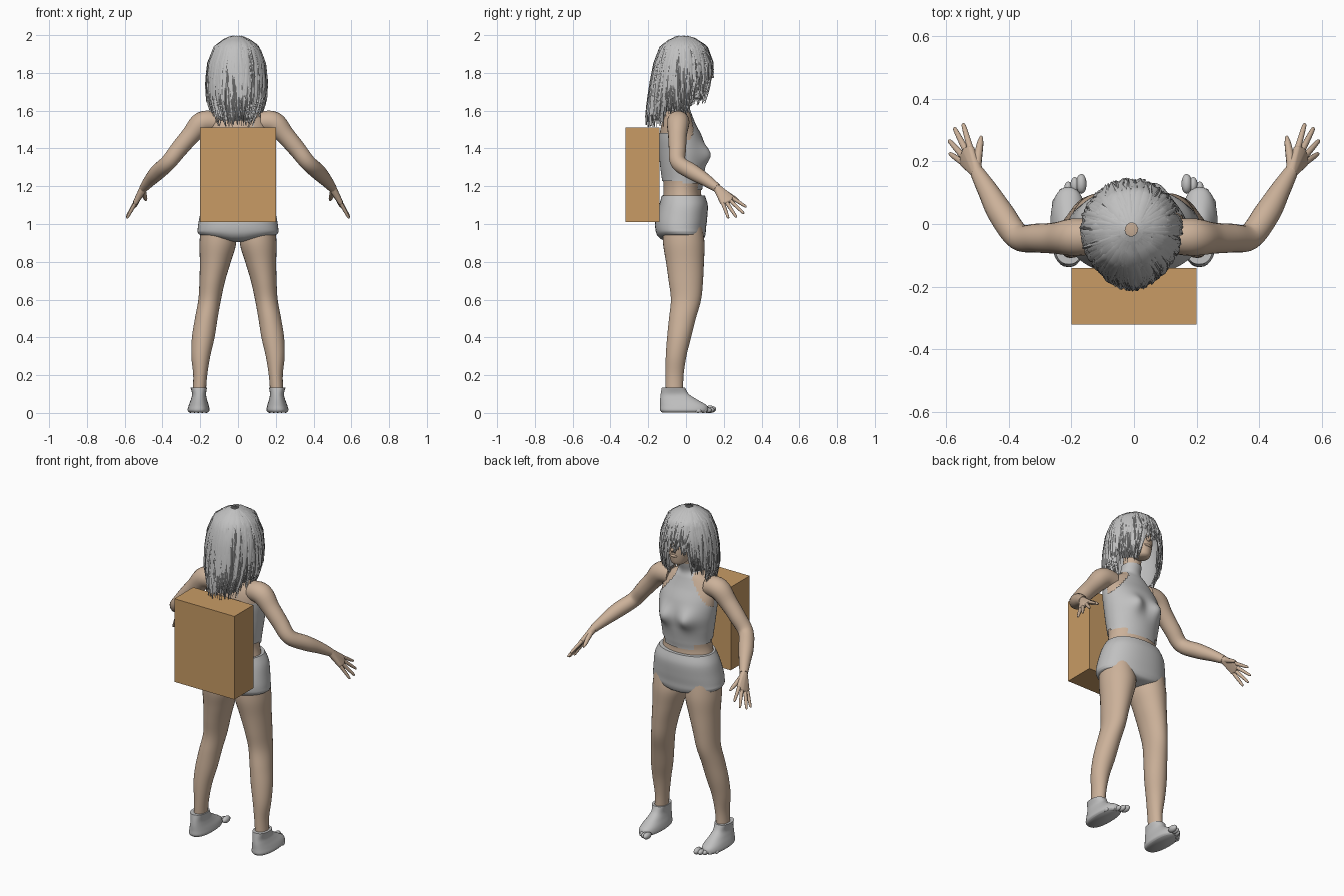
import bpy, bmesh, random
from math import sin, cos, pi, exp, copysign, degrees
from mathutils import Vector

random.seed(4)
cube = bpy.data.objects.get("Cube")
if cube:
    bpy.data.objects.remove(cube)


def material(name, rgb):
    m = bpy.data.materials.new(name)
    m.use_nodes = True
    m.diffuse_color = (*rgb, 1)
    m.node_tree.nodes["Principled BSDF"].inputs["Base Color"].default_value = (*rgb, 1)
    return m


SKIN = material("skin", (0.60, 0.44, 0.32))
GRAY = material("light_gray", (0.53, 0.53, 0.53))
TAN = material("cardboard_tan", (0.58, 0.33, 0.13))


def finish(name, bm, mat, smooth=True):
    bmesh.ops.recalc_face_normals(bm, faces=bm.faces)
    me = bpy.data.meshes.new(name)
    bm.to_mesh(me)
    bm.free()
    me.materials.append(mat)
    ob = bpy.data.objects.new(name, me)
    bpy.context.collection.objects.link(ob)
    if smooth:
        bpy.ops.object.select_all(action="DESELECT")
        ob.select_set(True)
        bpy.context.view_layer.objects.active = ob
        bpy.ops.object.shade_smooth_by_angle(angle=pi / 3)
    return ob


def spline(rows, steps):
    """Catmull-Rom interpolation through rows of numbers."""
    rows = [Vector(r) for r in rows]
    out = []
    for i in range(len(rows) - 1):
        a, b, c, d = (rows[min(max(i + k, 0), len(rows) - 1)] for k in (-1, 0, 1, 2))
        for s in range(steps):
            t = s / steps
            out.append(0.5 * (2 * b + (c - a) * t + (2 * a - 5 * b + 4 * c - d) * t * t
                              + (3 * b - a - 3 * c + d) * t ** 3))
    return out + [rows[-1]]


def skin_rings(bm, rings, caps=True):
    """Join rings of points with quads."""
    vs = [[bm.verts.new(p) for p in r] for r in rings]
    n = len(vs[0])
    for a, b in zip(vs, vs[1:]):
        for i in range(n):
            bm.faces.new((a[i], a[(i + 1) % n], b[(i + 1) % n], b[i]))
    if caps:
        bm.faces.new(vs[0])
        bm.faces.new(vs[-1])


def loft(name, rows, mat, side=1, n=32, steps=5, power=1.0, grow=0.0, shape=None, keep=None):
    """Horizontal sections: z, centre x, half width, back y, front y."""
    rings = []
    for z, cx, rx, yb, yf in spline(rows, steps):
        ring = []
        for i in range(n):
            c, s = cos(2 * pi * i / n), sin(2 * pi * i / n)
            c, s = copysign(abs(c) ** power, c), copysign(abs(s) ** power, s)
            p = Vector((side * (cx + (rx + grow) * c), (yb + yf) / 2 + ((yf - yb) / 2 + grow) * s, z))
            ring.append(shape(p) if shape else p)
        rings.append(ring)
    bm = bmesh.new()
    skin_rings(bm, rings, caps=keep is None)
    if keep:
        gone = [f for f in bm.faces if not keep(f.calc_center_median())]
        bmesh.ops.delete(bm, geom=gone, context="FACES")
    return finish(name, bm, mat)


def tube(name, rows, mat, side=1, n=14, steps=5):
    """Round tube through points: x, y, z, radius."""
    pts = spline(rows, steps)
    rings = []
    for i, p in enumerate(pts):
        t = (pts[min(i + 1, len(pts) - 1)] - pts[max(i - 1, 0)]).to_3d().normalized()
        u = t.cross(Vector((0.3, -0.6, 0.74))).normalized()
        v = t.cross(u)
        rings.append([(side * q.x, q.y, q.z) for q in
                      (p.to_3d() + p[3] * (u * cos(2 * pi * k / n) + v * sin(2 * pi * k / n)) for k in range(n))])
    bm = bmesh.new()
    skin_rings(bm, rings)
    return finish(name, bm, mat)


def ball(bm, centre, scale, n=12):
    new = bmesh.ops.create_uvsphere(bm, u_segments=n, v_segments=n // 2 + 2, radius=1)["verts"]
    for v in new:
        v.co = Vector(centre) + Vector([a * b for a, b in zip(v.co, scale)])


# Torso and neck
torso = [(1.06, 0, .18, -.13, .10), (1.16, 0, .15, -.12, .08), (1.22, 0, .145, -.12, .085),
         (1.30, 0, .155, -.13, .095), (1.38, 0, .165, -.137, .10), (1.46, 0, .168, -.14, .08),
         (1.53, 0, .155, -.13, .045), (1.58, 0, .115, -.115, .025), (1.615, 0, .06, -.09, .015),
         (1.66, 0, .05, -.07, .025), (1.75, 0, .05, -.06, .05)]


def bust(p):
    if p.y > 0:
        p.y += 0.036 * exp(-((abs(p.x) - 0.075) / 0.045) ** 2 - ((p.z - 1.365) / 0.055) ** 2)
    return p


def in_halter(c):
    x = abs(c.x)
    if c.y > -0.02:
        low = 1.18 if x < 0.1 and c.y > 0.03 else 1.215
        high = 1.67 if x < 0.055 else 1.58 - (x - 0.055) * 1.25
    else:
        low, high = 1.225, 1.48
    return low < c.z < high or 1.61 < c.z < 1.67


loft("torso", torso, SKIN, n=48, shape=bust)
loft("halter_top", torso, GRAY, n=72, steps=10, grow=0.006, shape=bust, keep=in_halter)

# Shorts, hem rising to the outside
shorts = [(1.15, 0, .165, -.128, .10), (1.10, 0, .19, -.142, .115), (1.03, 0, .205, -.16, .112),
          (.98, 0, .213, -.163, .106), (.94, 0, .213, -.152, .102), (.915, 0, .19, -.12, .085),
          (.905, 0, .05, -.05, .03)]


def hem(p):
    if p.z < 0.97:
        p.z += 0.14 * max(0, abs(p.x) - 0.03) * (0.97 - p.z) / 0.05
    return p


loft("shorts", shorts, GRAY, n=48, power=.9, shape=hem)

# Head with nose
loft("head", [(1.685, 0, .025, .04, .10), (1.70, 0, .045, .01, .115), (1.75, 0, .066, -.05, .122),
              (1.80, 0, .078, -.08, .12), (1.88, 0, .085, -.11, .118), (1.94, 0, .06, -.08, .09),
              (1.96, 0, .02, -.03, .03)], SKIN)
bm = bmesh.new()
ball(bm, (0, .122, 1.785), (.013, .018, .016))
ball(bm, (0, .118, 1.805), (.009, .012, .03))
ball(bm, (0, .118, 1.745), (.024, .01, .008))
finish("nose_and_mouth", bm, SKIN)

# Hair: a shell with layered tapering locks
OUTLINE = [(2.0, .0, .0, .0), (1.985, .05, .05, .055), (1.94, .11, .11, .12), (1.85, .142, .142, .148),
           (1.75, .15, .16, .148), (1.65, .143, .172, .12), (1.57, .115, .18, .08), (1.48, .09, .175, .06)]


def hair_point(a, z, out=0.0):
    for (z0, *r0), (z1, *r1) in zip(OUTLINE, OUTLINE[1:]):
        if z >= z1:
            break
    w, yb, yf = Vector(r0).lerp(Vector(r1), min(1, (z0 - z) / (z0 - z1)))
    depth = yf if cos(a) > 0 else yb
    return Vector((-.008 + (w + out) * sin(a), -.018 + (depth + out) * cos(a), z + out * .2))


def hair_end(a):
    d = degrees((a + pi) % (2 * pi) - pi)
    if -36 < d < 24:
        return 1.825 + 0.001 * d
    return 1.66 if abs(d) < 75 else 1.60 if abs(d) < 120 else 1.55


bm = bmesh.new()
skin_rings(bm, [[hair_point(2 * pi * i / 60, 1.992 + (hair_end(2 * pi * i / 60) - 1.992) * (k / 16) ** 1.4, -.006)
                 for i in range(60)] for k in range(17)], caps=False)
finish("hair_shell", bm, GRAY)

bm = bmesh.new()
for i in range(420):
    a = random.uniform(-pi, pi)
    twist, width = random.uniform(-.3, .3), random.uniform(.006, .014)
    top = random.choice((1.995, 1.99, 1.97, 1.92, 1.85))
    end = min(hair_end(a + twist) + random.uniform(-.04, .05), top - .08)
    lift = random.uniform(0, .012)
    prev = None
    for k in range(11):
        t = k / 10
        z = top + (end - top) * t ** 1.3
        c = hair_point(a + twist * t, z, lift * (.4 + t))
        side = Vector((cos(a + twist * t), -sin(a + twist * t), 0)) * width * (1 - t ** 3 * .9)
        ridge = Vector((sin(a), cos(a), .2)) * .004
        row = [bm.verts.new(q) for q in (c - side, c + ridge, c + side)]
        if prev:
            for j in (0, 1):
                bm.faces.new((prev[j], prev[j + 1], row[j + 1], row[j]))
        prev = row
finish("hair_locks", bm, GRAY)

# Limbs, built for both sides
LEG = [(.99, .11, .085, -.12, .085), (.90, .107, .097, -.122, .098), (.80, .12, .082, -.106, .095),
       (.70, .136, .068, -.092, .09), (.60, .15, .06, -.08, .08), (.50, .168, .06, -.09, .052),
       (.40, .184, .06, -.10, .027), (.30, .197, .05, -.107, .002), (.20, .20, .037, -.108, -.013),
       (.11, .205, .035, -.108, -.015)]
FOOT = [(.135, .208, .044, -.128, -.005), (.10, .206, .037, -.134, .015), (.07, .207, .043, -.137, .06),
        (.04, .208, .053, -.137, .11), (.015, .209, .058, -.137, .118), (.003, .209, .05, -.128, .108)]
ARM = [(.12, -.04, 1.54, .055), (.19, -.042, 1.535, .06), (.25, -.045, 1.47, .05), (.31, -.045, 1.40, .046),
       (.37, -.04, 1.325, .042), (.425, .035, 1.275, .042), (.465, .105, 1.232, .033), (.50, .165, 1.19, .023)]
WRIST = Vector((.50, .165, 1.19))
TIPS = [(.545, .32, 1.09), (.573, .307, 1.055), (.59, .267, 1.035), (.588, .225, 1.03)]

for s, label in ((1, "left"), (-1, "right")):
    loft(label + "_leg", LEG, SKIN, s)
    loft(label + "_sock", FOOT, GRAY, s, power=.85)
    bm = bmesh.new()
    for i in range(5):
        r = .021 - .002 * i if i else .023
        ball(bm, (s * (.168 + .021 * i), .128 - .004 * i * i, r * .85), (r * .75, r * 1.4, r * .85))
    finish(label + "_toes", bm, GRAY)
    tube(label + "_arm", ARM, SKIN, s, n=20)

    # Palm as a hull over wrist and knuckles, then fingers
    bm = bmesh.new()
    ball(bm, (s * WRIST.x, WRIST.y, WRIST.z), (.021,) * 3)
    for i, tip in enumerate(TIPS):
        tip = Vector(tip)
        k = WRIST.lerp(tip, .47)
        ball(bm, (s * k.x, k.y, k.z), (.013,) * 3)
        tube(f"{label}_finger_{i + 1}", [(*WRIST.lerp(tip, t), r) for t, r in
                                         ((.42, .011), (.7, .0095), (.95, .007), (1, .003))], SKIN, s, 10, 3)
    hull = bmesh.ops.convex_hull(bm, input=bm.verts)
    bmesh.ops.delete(bm, geom=[v for v in hull["geom_interior"] if isinstance(v, bmesh.types.BMVert)],
                     context="VERTS")
    finish(label + "_palm", bm, SKIN)
    tube(label + "_thumb", [(.502, .18, 1.18, .015), (.496, .225, 1.155, .013), (.49, .26, 1.135, .010),
                            (.487, .28, 1.125, .004)], SKIN, s, 10, 3)

# Box carried on the back
bm = bmesh.new()
bmesh.ops.create_cube(bm, size=1)
for v in bm.verts:
    v.co = Vector((v.co.x * .4, -.23 + v.co.y * .18, 1.26 + v.co.z * .5))
finish("back_box", bm, TAN, smooth=False)
